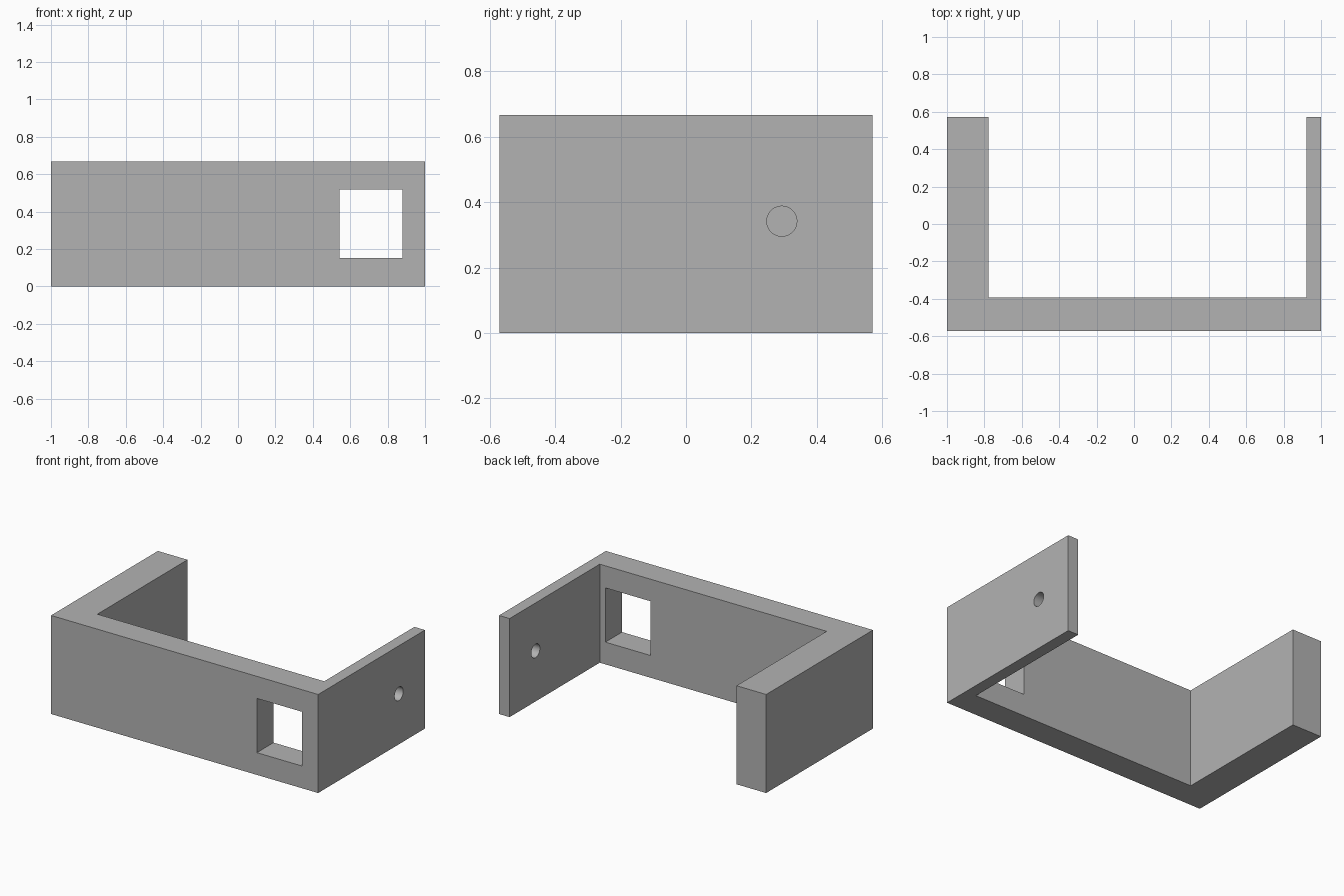
import bpy
import bmesh

cube = bpy.data.objects.get("Cube")
if cube:
    bpy.data.objects.remove(cube, do_unlink=True)

grey = bpy.data.materials.new("matte grey")
grey.use_nodes = True
grey.diffuse_color = (0.45, 0.45, 0.45, 1)
grey.node_tree.nodes["Principled BSDF"].inputs["Base Color"].default_value = grey.diffuse_color

HEIGHT = 0.667
DEPTH = 0.571  # half of the full depth


def extrude_profile(name, points, height):
    """Raise a flat outline from the ground into a solid."""
    bm = bmesh.new()
    face = bm.faces.new([bm.verts.new((x, y, 0)) for x, y in points])
    raised = bmesh.ops.extrude_face_region(bm, geom=[face])["geom"]
    bmesh.ops.translate(bm, vec=(0, 0, height),
                        verts=[v for v in raised if isinstance(v, bmesh.types.BMVert)])
    bmesh.ops.recalc_face_normals(bm, faces=bm.faces)
    mesh = bpy.data.meshes.new(name)
    bm.to_mesh(mesh)
    bm.free()
    mesh.materials.append(grey)
    obj = bpy.data.objects.new(name, mesh)
    bpy.context.collection.objects.link(obj)
    return obj


def cut(target, cutter):
    """Subtract the cutter from the target, then discard it."""
    cutter.hide_render = True
    cutter.data.materials.append(grey)
    mod = target.modifiers.new("cut", "BOOLEAN")
    mod.operation = "DIFFERENCE"
    mod.solver = "EXACT"
    mod.object = cutter
    bpy.context.view_layer.objects.active = target
    bpy.ops.object.modifier_apply(modifier=mod.name)
    bpy.data.objects.remove(cutter, do_unlink=True)


# U-shaped bracket: thick right arm, front wall, thin left arm
bracket = extrude_profile("bracket", [
    (-1, -DEPTH), (1, -DEPTH), (1, DEPTH), (0.921, DEPTH),
    (0.921, -0.393), (-0.778, -0.393), (-0.778, DEPTH), (-1, DEPTH)], HEIGHT)

# Rectangular window through the front wall
bpy.ops.mesh.primitive_cube_add(size=1, location=(0.71, -0.48, 0.334))
window = bpy.context.object
window.name = "window_cutter"
window.scale = (0.337, 0.4, 0.367)
cut(bracket, window)

# Round hole through the thin arm
bpy.ops.mesh.primitive_cylinder_add(vertices=48, radius=0.046, depth=0.3,
                                    location=(0.96, 0.293, 0.342),
                                    rotation=(0, 1.5708, 0))
hole = bpy.context.object
hole.name = "hole_cutter"
cut(bracket, hole)

# Smooth the hole while keeping every other edge crisp
bpy.ops.object.select_all(action="DESELECT")
bracket.select_set(True)
bpy.context.view_layer.objects.active = bracket
bpy.ops.object.shade_smooth_by_angle(angle=0.5)
